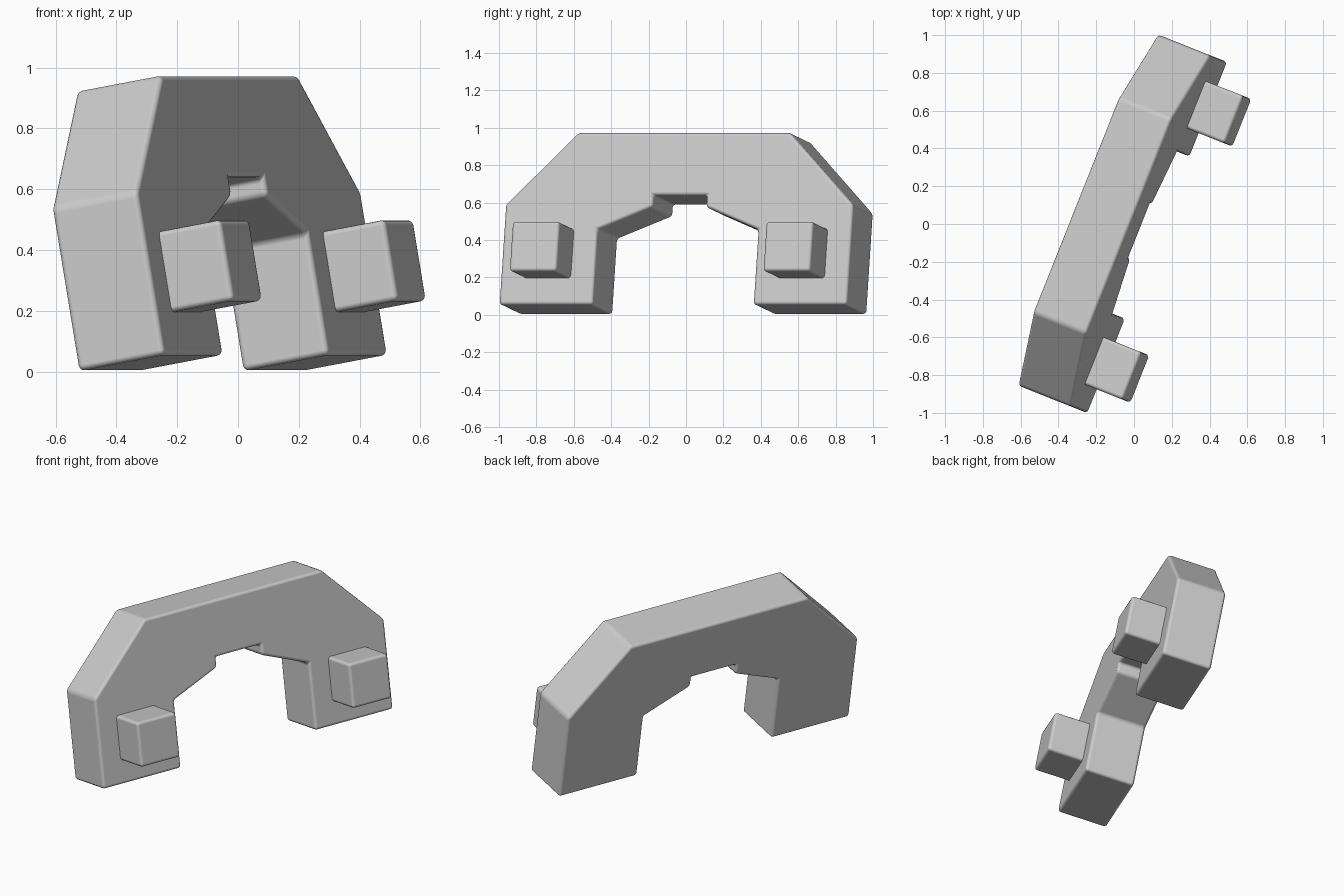
import bpy
import bmesh
from math import radians
from mathutils import Matrix

cube = bpy.data.objects.get("Cube")
if cube:
    bpy.data.objects.remove(cube, do_unlink=True)

# Leaning, turned frame: local x = depth, y = length, z = height
FRAME = (Matrix.Translation((0.125, -0.0725, 0.055))
         @ Matrix.Rotation(radians(-21.7), 4, 'Z')
         @ Matrix.Rotation(radians(-10), 4, 'Y'))

grey = bpy.data.materials.new("plain grey")
grey.use_nodes = True
colour = (0.6, 0.6, 0.6, 1)
grey.diffuse_color = colour
grey.node_tree.nodes["Principled BSDF"].inputs["Base Color"].default_value = colour


def extruded(name, outline, back, front):
    """Extrude a length/height outline through the depth and round its edges."""
    bm = bmesh.new()
    face = bm.faces.new([bm.verts.new((back, y, z)) for y, z in outline])
    result = bmesh.ops.extrude_face_region(bm, geom=[face])
    moved = [g for g in result["geom"] if isinstance(g, bmesh.types.BMVert)]
    bmesh.ops.translate(bm, verts=moved, vec=(front - back, 0, 0))
    bmesh.ops.recalc_face_normals(bm, faces=bm.faces)
    mesh = bpy.data.meshes.new(name)
    bm.to_mesh(mesh)
    bm.free()
    mesh.materials.append(grey)
    obj = bpy.data.objects.new(name, mesh)
    bpy.context.collection.objects.link(obj)
    obj.matrix_world = FRAME
    bpy.ops.object.select_all(action='DESELECT')
    obj.select_set(True)
    bpy.context.view_layer.objects.active = obj
    bpy.ops.object.shade_smooth_by_angle(angle=radians(35))
    bevel = obj.modifiers.new("rounded edges", 'BEVEL')
    bevel.width = 0.018
    bevel.segments = 3
    bevel.limit_method = 'ANGLE'
    bevel.angle_limit = radians(30)
    bevel.harden_normals = True
    return obj


# Arch with chamfered shoulders and a shallow notch under its crown
half = [(0.153, 0.594), (0.153, 0.531), (0.462, 0.408), (0.462, 0),
        (1.0, 0), (1.0, 0.543), (0.61, 0.934)]
extruded("arch", half + [(-y, z) for y, z in reversed(half)], -0.308, 0)

# One block on the face of each leg
for side, name in ((-1, "front_block"), (1, "rear_block")):
    inner, outer = side * 0.595, side * 0.865
    extruded(name, [(inner, 0.143), (outer, 0.143), (outer, 0.413), (inner, 0.413)],
             -0.05, 0.22)
